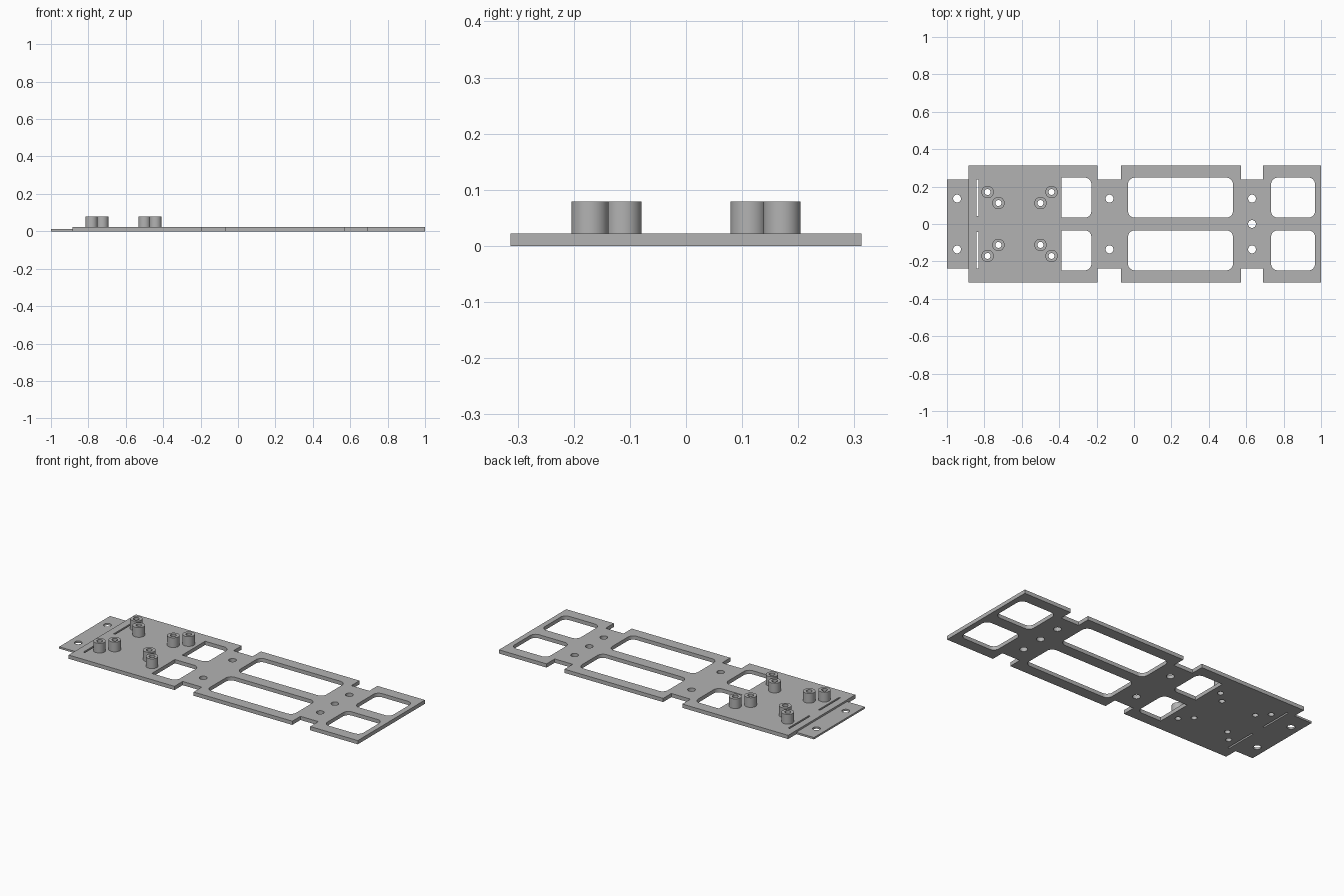
import bpy, bmesh
from math import sin, cos, pi

cube = bpy.data.objects.get("Cube")
if cube:
    bpy.data.objects.remove(cube)

grey = bpy.data.materials.new("plain_grey")
grey.use_nodes = True
COLOUR = (0.45, 0.45, 0.45, 1)
grey.diffuse_color = COLOUR
grey.node_tree.nodes["Principled BSDF"].inputs["Base Color"].default_value = COLOUR


def circle(cx, cy, r, n=32):
    return [(cx + r * cos(2 * pi * i / n), cy + r * sin(2 * pi * i / n)) for i in range(n)]


def window(x0, x1, y0, y1, r_left, r_right, steps=8):
    """Rectangle with separate corner radii on its two ends."""
    pts = []
    corners = [(x1, y1, -1, -1, r_right), (x0, y1, 1, -1, r_left),
               (x0, y0, 1, 1, r_left), (x1, y0, -1, 1, r_right)]
    for k, (x, y, sx, sy, r) in enumerate(corners):
        if r == 0:
            pts.append((x, y))
            continue
        for i in range(steps + 1):
            a = (k + i / steps) * pi / 2
            pts.append((x + sx * r + r * cos(a), y + sy * r + r * sin(a)))
    return pts


def mirror_y(loop):
    return [(x, -y) for x, y in reversed(loop)]


def both_sides(loop):
    return [loop, mirror_y(loop)]


def extrude_profile(name, loops, z0, z1):
    """Fill the first loop, leave the others open, and extrude from z0 to z1."""
    curve = bpy.data.curves.new(name, "CURVE")
    curve.dimensions = "2D"
    curve.fill_mode = "BOTH"
    curve.extrude = (z1 - z0) / 2
    for loop in loops:
        spline = curve.splines.new("POLY")
        spline.points.add(len(loop) - 1)
        for p, (x, y) in zip(spline.points, loop):
            p.co = (x, y, 0, 1)
        spline.use_cyclic_u = True
    temp = bpy.data.objects.new(name + "_profile", curve)
    bpy.context.collection.objects.link(temp)
    deps = bpy.context.evaluated_depsgraph_get()
    mesh = bpy.data.meshes.new_from_object(temp.evaluated_get(deps))
    bpy.data.objects.remove(temp)
    bm = bmesh.new()
    bm.from_mesh(mesh)
    bmesh.ops.remove_doubles(bm, verts=bm.verts, dist=1e-5)
    bmesh.ops.translate(bm, verts=bm.verts, vec=(0, 0, (z0 + z1) / 2))
    bmesh.ops.recalc_face_normals(bm, faces=bm.faces)
    bm.to_mesh(mesh)
    bm.free()
    mesh.materials.clear()
    mesh.materials.append(grey)
    obj = bpy.data.objects.new(name, mesh)
    bpy.context.collection.objects.link(obj)
    bpy.ops.object.select_all(action="DESELECT")
    obj.select_set(True)
    bpy.context.view_layer.objects.active = obj
    bpy.ops.object.shade_smooth_by_angle()
    return obj


THICK, TOP = 0.022, 0.079
WIDE, NARROW = 0.313, 0.237
HOLE, BORE, POST = 0.021, 0.016, 0.033
BOLT_Y = 0.136

# Main plate outline: wide sections joined by narrow necks
sections = [(-0.885, -0.195, WIDE), (-0.195, -0.07, NARROW), (-0.07, 0.573, WIDE),
            (0.573, 0.69, NARROW), (0.69, 1.0, WIDE)]
upper = [(x, w) for x0, x1, w in sections for x in (x0, x1)]
loops = [upper + mirror_y(upper)]

# Windows
for x0, x1, r_left in [(-0.388, -0.228, 0), (-0.032, 0.529, 0.035), (0.733, 0.968, 0.035)]:
    loops += both_sides(window(x0, x1, 0.034, 0.248, r_left, 0.035))

# Strap slits
loops += both_sides(window(-0.842, -0.832, 0.044, 0.237, 0, 0))

# Bolt holes
for x in (-0.131, 0.631):
    loops += both_sides(circle(x, BOLT_Y, HOLE))
loops.append(circle(0.631, 0, HOLE))

# Bores under the standoffs
posts = [(x, s * y) for s in (1, -1)
         for x, y in [(-0.783, 0.171), (-0.725, 0.112), (-0.5, 0.112), (-0.441, 0.171)]]
loops += [circle(x, y, BORE) for x, y in posts]
extrude_profile("base_plate", loops, 0, THICK)

# Thin end tongue
tongue = [window(-1.0, -0.885, -NARROW, NARROW, 0, 0)]
tongue += both_sides(circle(-0.946, BOLT_Y, HOLE))
extrude_profile("end_tongue", tongue, 0, 0.011)

# Hollow standoffs
for i, (x, y) in enumerate(posts):
    extrude_profile(f"standoff_{i + 1}", [circle(x, y, POST), circle(x, y, BORE)], THICK, TOP)
